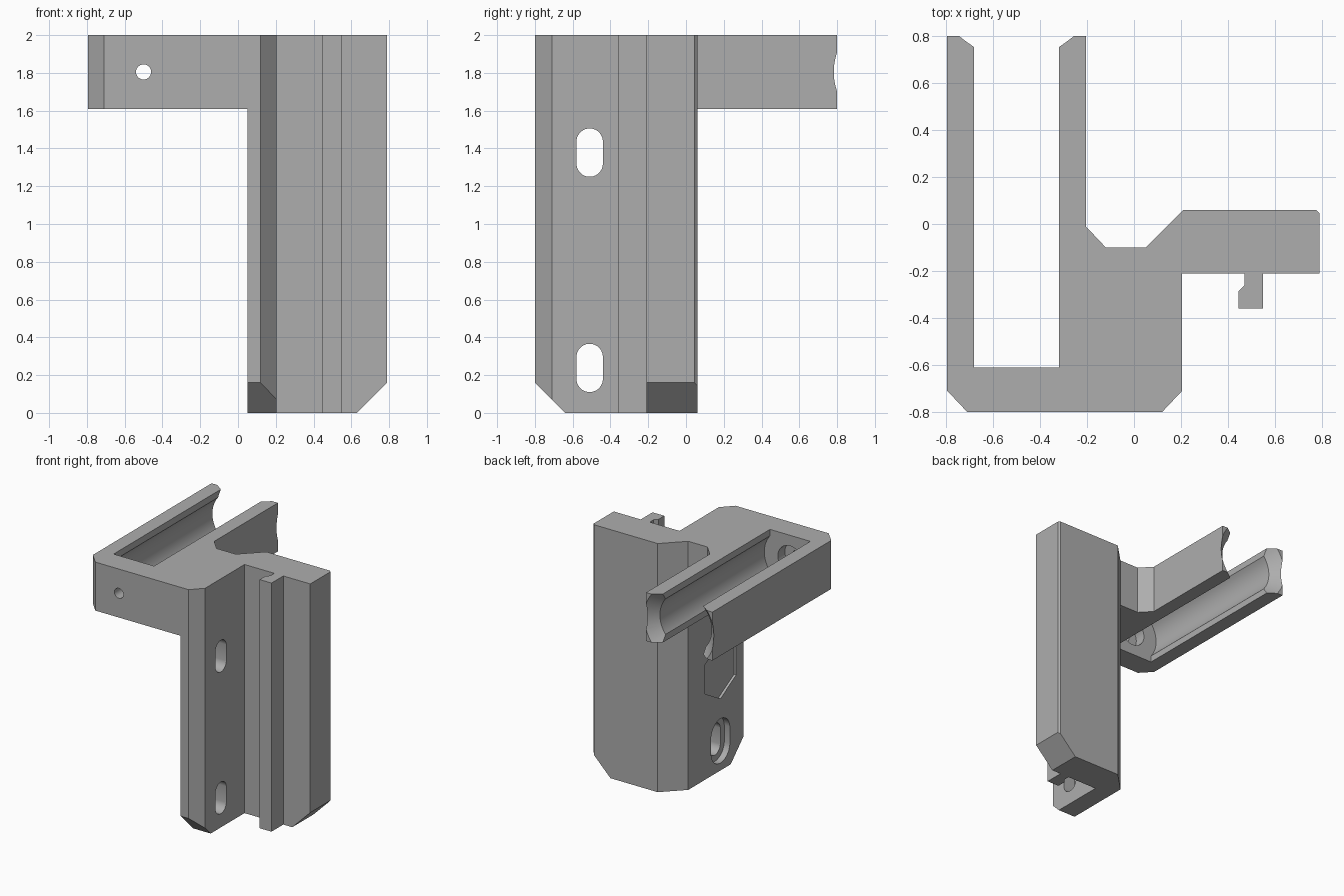
import bpy, bmesh
from math import sin, cos, pi, radians

cube = bpy.data.objects.get("Cube")
if cube:
    bpy.data.objects.remove(cube, do_unlink=True)

grey = bpy.data.materials.new("plain grey")
grey.use_nodes = True
colour = (0.42, 0.42, 0.42, 1)
grey.diffuse_color = colour
grey.node_tree.nodes["Principled BSDF"].inputs["Base Color"].default_value = colour


def prism(name, axis, lo, hi, start, end=None):
    """Extrude a 2D outline along an axis, optionally lofting to a second outline."""
    place = {"x": lambda a, b, t: (t, a, b),
             "y": lambda a, b, t: (a, t, b),
             "z": lambda a, b, t: (a, b, t)}[axis]
    bm = bmesh.new()
    first = [bm.verts.new(place(a, b, lo)) for a, b in start]
    last = [bm.verts.new(place(a, b, hi)) for a, b in (end or start)]
    bm.faces.new(first)
    bm.faces.new(last[::-1])
    n = len(first)
    for i in range(n):
        j = (i + 1) % n
        bm.faces.new((first[i], first[j], last[j], last[i]))
    bmesh.ops.recalc_face_normals(bm, faces=bm.faces)
    mesh = bpy.data.meshes.new(name)
    bm.to_mesh(mesh)
    bm.free()
    mesh.materials.append(grey)
    obj = bpy.data.objects.new(name, mesh)
    bpy.context.collection.objects.link(obj)
    return obj


def ring(a, b, r, n=64, stretch=0.0):
    """Circle, or an upright stadium when stretched."""
    pts = []
    for i in range(n):
        t = 2 * pi * (i + 0.5) / n
        pts.append((a + r * cos(t), b + r * sin(t) + (stretch if sin(t) > 0 else -stretch)))
    return pts


def combine(target, tool, operation="DIFFERENCE"):
    """Apply a boolean and discard the tool."""
    mod = target.modifiers.new("shape", "BOOLEAN")
    mod.operation = operation
    mod.solver = "EXACT"
    mod.object = tool
    bpy.context.view_layer.objects.active = target
    bpy.ops.object.modifier_apply(modifier=mod.name)
    bpy.data.objects.remove(tool, do_unlink=True)


TOP, ARM_Z, BORE_X, BORE_Z, SLOT_Y = 2.0, 1.61, -0.5, 1.805, -0.51

# Upright column with side plate and hooked rail
column = prism("mounting_bracket", "z", 0, TOP, [
    (0.05, -0.8), (0.12, -0.8), (0.205, -0.71), (0.205, -0.21),
    (0.47, -0.21), (0.47, -0.26), (0.445, -0.285), (0.445, -0.36),
    (0.55, -0.36), (0.55, -0.21), (0.79, -0.21), (0.79, 0.045),
    (0.775, 0.06), (0.21, 0.06), (0.05, -0.1)])

# Sloped bottom edges of the column and plate
combine(column, prism("front_slope", "x", -1, 1, [(-0.9, 0.26), (-0.9, -0.1), (-0.54, -0.1)]))
combine(column, prism("plate_slope", "y", -1, 1, [(0.53, -0.1), (0.9, -0.1), (0.9, 0.27)]))

# Forked arm at the top
arm = prism("fork_arm", "z", ARM_Z, TOP, [
    (-0.795, -0.71), (-0.71, -0.8), (0.05, -0.8), (0.05, -0.1), (-0.12, -0.1),
    (-0.205, -0.01), (-0.205, 0.8), (-0.32, 0.8), (-0.32, -0.61),
    (-0.68, -0.61), (-0.68, 0.8), (-0.795, 0.8)])
combine(column, arm, "UNION")

# Round bore with a flared mouth, a screw hole and its counterbore
combine(column, prism("bore", "y", -0.61, 0.9, ring(BORE_X, BORE_Z, 0.23)))
combine(column, prism("bore_mouth", "y", 0.717, 0.85,
                      ring(BORE_X, BORE_Z, 0.23), ring(BORE_X, BORE_Z, 0.363)))
combine(column, prism("screw_hole", "y", -0.9, -0.5, ring(BORE_X, BORE_Z, 0.04, 32)))
combine(column, prism("screw_counterbore", "y", -0.7, -0.5, ring(BORE_X, BORE_Z, 0.11, 48)))

# Two slots with wider recesses on the inner side
for z in (0.238, 1.378):
    combine(column, prism("slot", "x", -0.1, 0.3, ring(SLOT_Y, z, 0.07, 32, 0.058)))
    combine(column, prism("slot_recess", "x", -0.1, 0.1, ring(SLOT_Y, z, 0.12, 32, 0.058)))

# Shallow six-sided pocket between the slots
hexagon = [(SLOT_Y + 0.23 * sin(i * pi / 3), 0.807 + 0.23 * cos(i * pi / 3)) for i in range(6)]
combine(column, prism("hex_pocket", "x", -0.1, 0.07, hexagon))

# Smooth bores, crisp edges
bpy.ops.object.select_all(action="DESELECT")
column.select_set(True)
bpy.context.view_layer.objects.active = column
bpy.ops.object.shade_smooth_by_angle(angle=radians(25))
